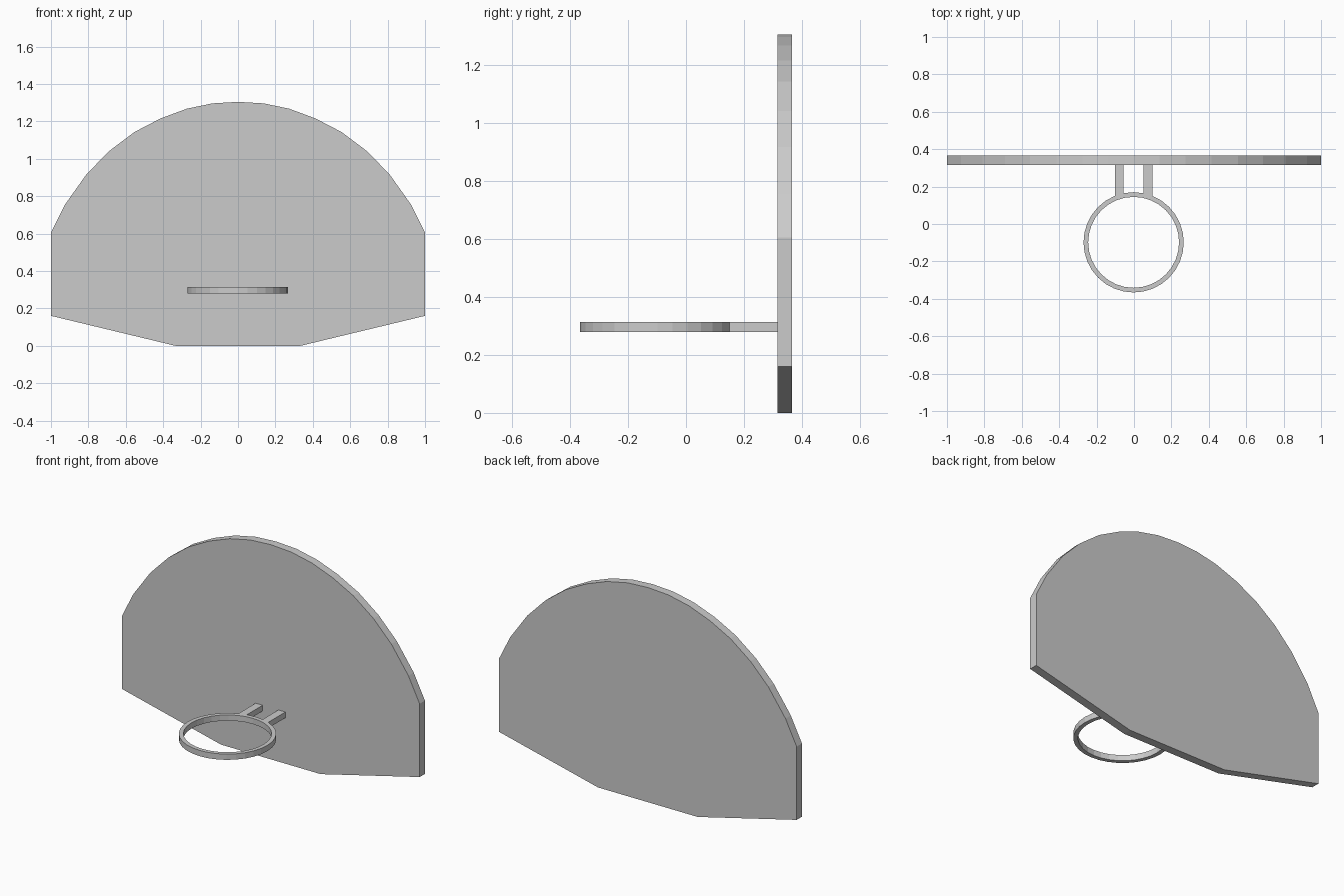
import bpy, bmesh, math

if "Cube" in bpy.data.objects:
    bpy.data.objects.remove(bpy.data.objects["Cube"])


def extrude(name, pts, axis, lo, hi):
    """Extrude a closed 2D outline along y (outline in xz) or z (outline in xy)."""
    bm = bmesh.new()
    put = (lambda a, b, t: (a, t, b)) if axis == 'y' else (lambda a, b, t: (a, b, t))
    face = bm.faces.new([bm.verts.new(put(a, b, lo)) for a, b in pts])
    res = bmesh.ops.extrude_face_region(bm, geom=[face])
    moved = [g for g in res['geom'] if isinstance(g, bmesh.types.BMVert)]
    d = hi - lo
    bmesh.ops.translate(bm, verts=moved, vec=(0, d, 0) if axis == 'y' else (0, 0, d))
    bmesh.ops.recalc_face_normals(bm, faces=bm.faces)
    return finish(name, bm)


def finish(name, bm):
    mesh = bpy.data.meshes.new(name)
    bm.to_mesh(mesh)
    bm.free()
    obj = bpy.data.objects.new(name, mesh)
    bpy.context.collection.objects.link(obj)
    return obj


# Backboard: fan-shaped plate, right half of outline mirrored to the left
half = [(0.335, 0), (1, 0.16), (1, 0.605), (0.925, 0.755), (0.81, 0.917),
        (0.69, 1.04), (0.555, 1.142), (0.415, 1.215), (0.275, 1.267), (0.137, 1.296)]
outline = half + [(0, 1.304)] + [(-x, z) for x, z in reversed(half)]
extrude("backboard", outline, 'y', 0.315, 0.366)

# Hoop: flat rectangular-section ring
CX, CY, OUTER, INNER, Z0, Z1, SEG = -0.002, -0.098, 0.268, 0.243, 0.279, 0.314, 32
bm = bmesh.new()
loops = []
for i in range(SEG):
    a = 2 * math.pi * i / SEG
    loops.append([bm.verts.new((CX + r * math.cos(a), CY + r * math.sin(a), z))
                  for r, z in ((OUTER, Z0), (OUTER, Z1), (INNER, Z1), (INNER, Z0))])
for i in range(SEG):
    p, q = loops[i], loops[(i + 1) % SEG]
    for k in range(4):
        m = (k + 1) % 4
        bm.faces.new((p[k], q[k], q[m], p[m]))
bmesh.ops.recalc_face_normals(bm, faces=bm.faces)
finish("hoop", bm)

# Two bracket arms joining the hoop to the backboard
for name, s in (("bracket_arm_left", -1), ("bracket_arm_right", 1)):
    arm = [(CX + s * 0.1, 0.148), (CX + s * 0.053, 0.162),
           (CX + s * 0.053, 0.316), (CX + s * 0.1, 0.316)]
    extrude(name, arm, 'z', Z0, Z1)
